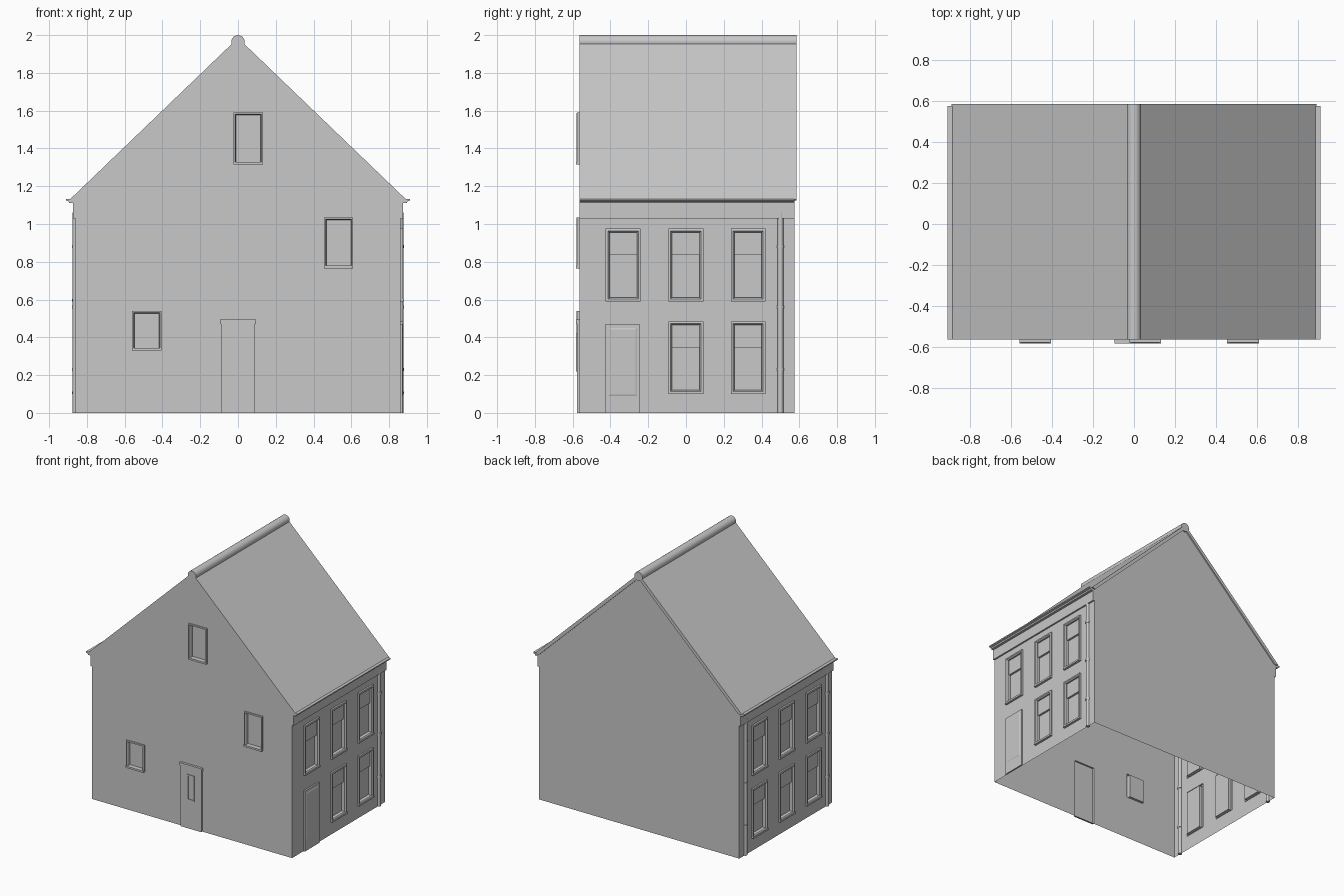
import bpy, bmesh, math
from mathutils import Matrix, Vector

cube = bpy.data.objects.get("Cube")
if cube:
    bpy.data.objects.remove(cube)

grey = bpy.data.materials.new("plain_grey")
grey.use_nodes = True
grey.diffuse_color = (0.58, 0.58, 0.58, 1)
grey.node_tree.nodes["Principled BSDF"].inputs["Base Color"].default_value = grey.diffuse_color

FRONT, BACK, SIDE = -0.565, 0.575, 0.86
# Each wall is drawn facing the front, then turned into place
PLACES = {
    "front": Matrix.Translation((0, FRONT, 0)),
    "back": Matrix.Translation((0, BACK, 0)) @ Matrix.Rotation(math.pi, 4, "Z"),
    "right": Matrix.Translation((SIDE, 0, 0)) @ Matrix.Rotation(math.pi / 2, 4, "Z"),
    "left": Matrix.Translation((-SIDE, 0, 0)) @ Matrix.Rotation(-math.pi / 2, 4, "Z"),
}


def finish(name, bm, matrix=Matrix(), smooth=False):
    mesh = bpy.data.meshes.new(name)
    bmesh.ops.recalc_face_normals(bm, faces=bm.faces)
    bm.transform(matrix)
    bm.to_mesh(mesh)
    bm.free()
    mesh.materials.append(grey)
    ob = bpy.data.objects.new(name, mesh)
    bpy.context.collection.objects.link(ob)
    if smooth:
        bpy.ops.object.select_all(action="DESELECT")
        ob.select_set(True)
        bpy.context.view_layer.objects.active = ob
        bpy.ops.object.shade_smooth_by_angle(angle=math.radians(40))
    return ob


def extrusion(name, outline, y0, y1):
    """Outline in x and z, drawn out along y."""
    bm = bmesh.new()
    face = bm.faces.new([bm.verts.new((x, y0, z)) for x, z in outline])
    ext = bmesh.ops.extrude_face_region(bm, geom=[face])
    moved = [v for v in ext["geom"] if isinstance(v, bmesh.types.BMVert)]
    bmesh.ops.translate(bm, verts=moved, vec=(0, y1 - y0, 0))
    return finish(name, bm)


def box(name, rect, depth, place):
    u0, u1, z0, z1 = rect
    bm = bmesh.new()
    bmesh.ops.create_cube(bm, size=1, matrix=Matrix.Translation(
        ((u0 + u1) / 2, -depth / 2, (z0 + z1) / 2)) @ Matrix.Diagonal((u1 - u0, depth, z1 - z0, 1)))
    return finish(name, bm, PLACES[place])


def wall(place, outline, openings):
    """Thin wall with rectangular holes."""
    bm = bmesh.new()
    bm.faces.new([bm.verts.new((u, 0, z)) for u, z in outline])
    for u0, u1, z0, z1 in openings:
        for co, no in (((u0, 0, 0), (1, 0, 0)), ((u1, 0, 0), (1, 0, 0)),
                       ((0, 0, z0), (0, 0, 1)), ((0, 0, z1), (0, 0, 1))):
            geom = bm.verts[:] + bm.edges[:] + bm.faces[:]
            bmesh.ops.bisect_plane(bm, geom=geom, plane_co=co, plane_no=no)
    holes = []
    for f in bm.faces:
        c = f.calc_center_median()
        if any(r[0] < c.x < r[1] and r[2] < c.z < r[3] for r in openings):
            holes.append(f)
    bmesh.ops.delete(bm, geom=holes, context="FACES")
    finish(place + "_wall", bm, PLACES[place])


def nested(name, rect, steps, place):
    """Rectangular rings of (inset, projection), closed by the last."""
    u0, u1, z0, z1 = rect
    bm = bmesh.new()
    rings = []
    for i, d in steps:
        corners = ((u0 + i, z0 + i), (u1 - i, z0 + i), (u1 - i, z1 - i), (u0 + i, z1 - i))
        rings.append([bm.verts.new((u, -d, z)) for u, z in corners])
    for a, b in zip(rings, rings[1:]):
        for k in range(4):
            n = (k + 1) % 4
            bm.faces.new((a[k], a[n], b[n], b[k]))
    bm.faces.new(rings[-1])
    return finish(name, bm, PLACES[place])


def window(name, rect, place, sash):
    u0, u1, z0, z1 = rect
    edge = 0.02 if sash else 0.013
    nested(name, rect, ((0, 0), (0, 0.013), (edge * 0.6, 0.015), (edge, 0.006), (edge, -0.02)), place)
    box(name + "_sill", (u0, u1, z0, z0 + 0.014), 0.018, place)
    if sash:
        # Upper sash stands in front of the lower one
        split = z1 - (z1 - z0) * 0.36
        upper = (u0 + edge, u1 - edge, split, z1 - edge)
        nested(name + "_upper_sash", upper, ((0, -0.02), (0, -0.004)), place)


def cylinder(name, radius, length, matrix, sides=16):
    bm = bmesh.new()
    bmesh.ops.create_cone(bm, cap_ends=True, segments=sides, radius1=radius, radius2=radius, depth=length)
    return finish(name, bm, matrix, True)


def drainpipe(name, u, place):
    base = PLACES[place] @ Matrix.Translation((u, 0, 0))
    cylinder(name, 0.015, 1.06, base @ Matrix.Translation((0, 0, 0.53)))
    for z in (0.23, 0.56, 0.88):
        cylinder(name + "_bracket", 0.019, 0.016, base @ Matrix.Translation((0, 0, z)))


# Openings
front_door = (-0.09, 0.09, 0, 0.47)
front_windows = [(-0.56, -0.405, 0.33, 0.54), (0.455, 0.61, 0.765, 1.035), (-0.023, 0.132, 1.315, 1.59)]
side_door = (-0.425, -0.245, 0, 0.47)
columns = [(-0.425, -0.24), (-0.093, 0.092), (0.237, 0.42)]
lower = [c + (0.1, 0.485) for c in columns]
upper = [c + (0.59, 0.975) for c in columns]
right_windows = lower[1:] + upper
left_windows = lower + upper

# Walls, open underneath
gable = [(-SIDE, 0), (SIDE, 0), (SIDE, 1.124), (0, 1.95), (-SIDE, 1.124)]
wall("front", gable, front_windows + [front_door])
wall("back", gable, [])
wall("right", [(FRONT, 0), (BACK, 0), (BACK, 1.124), (FRONT, 1.124)], right_windows + [side_door])
wall("left", [(-BACK, 0), (-FRONT, 0), (-FRONT, 1.124), (-BACK, 1.124)], left_windows)

# Windows
for place, rects, sash in (("front", front_windows, False), ("right", right_windows, True),
                           ("left", left_windows, True)):
    for n, rect in enumerate(rects):
        window(f"{place}_window_{n + 1}", rect, place, sash)

# Front door with lintel and narrow light
nested("front_door", front_door, ((0, 0), (0, 0.013)), "front")
nested("front_door_light", (-0.03, 0.03, 0.22, 0.42),
       ((0, 0.013), (0, 0.018), (0.01, 0.018), (0.01, 0.0135)), "front")
box("front_door_lintel", (-0.095, 0.095, 0.47, 0.495), 0.018, "front")

# Side door with raised panel
nested("side_door", side_door, ((0, 0), (0, 0.012)), "right")
nested("side_door_panel", (-0.41, -0.26, 0.09, 0.45), ((0, 0.012), (0.008, 0.015)), "right")

# Frieze and cornice under both eaves
for s, side in ((1, "right"), (-1, "left")):
    frieze = [(0.86, 1.03), (0.873, 1.03), (0.873, 1.11), (0.86, 1.11)]
    cornice = [(0.86, 1.11), (0.893, 1.11), (0.897, 1.12), (0.91, 1.124), (0.91, 1.133), (0.86, 1.133)]
    extrusion(side + "_frieze", [(s * x, z) for x, z in frieze], FRONT, BACK)
    extrusion(side + "_cornice", [(s * x, z) for x, z in cornice], FRONT, BACK)

# Drainpipes
drainpipe("right_drainpipe", 0.5, "right")
drainpipe("left_back_drainpipe", -0.5, "left")
drainpipe("left_front_drainpipe", 0.5, "left")

# Roof and ridge
extrusion("roof", [(-0.89, 1.13), (0, 1.985), (0.89, 1.13), (0.86, 1.124), (0, 1.95), (-0.86, 1.124)],
          FRONT, 0.585)
cylinder("ridge", 0.035, 1.15, Matrix.Translation((0, 0.01, 1.965)) @ Matrix.Rotation(math.pi / 2, 4, "X"), 24)
